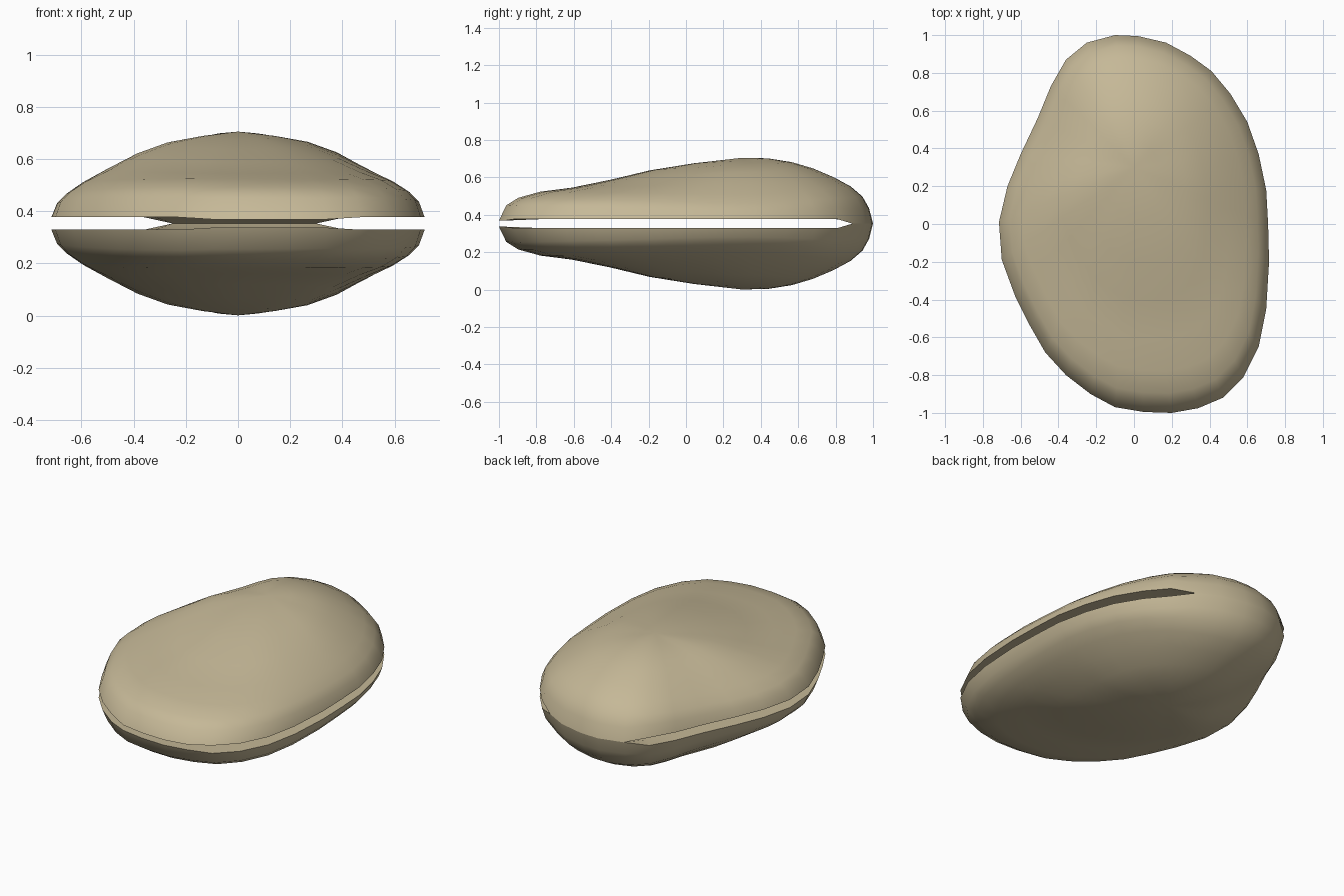
import bpy, bmesh, math

if "Cube" in bpy.data.objects:
    bpy.data.objects.remove(bpy.data.objects["Cube"])

MID = 0.353          # height of the seam plane
GAP = 0.024          # half of the opening between the valves
CENTRE = (0.0, 0.3)  # crown of the dome

# Outline of the shell seen from above
OUTLINE = [(-.1, 1), (-.25, .96), (-.36, .87), (-.44, .73), (-.51, .56), (-.6, .37),
           (-.67, .2), (-.715, .01), (-.7, -.19), (-.63, -.38), (-.55, -.54),
           (-.47, -.68), (-.36, -.8), (-.23, -.9), (-.1, -.97), (.05, -.995),
           (.2, -1), (.34, -.975), (.47, -.92), (.58, -.81), (.66, -.65),
           (.7, -.45), (.715, -.2), (.71, 0), (.7, .18), (.66, .37), (.6, .54),
           (.51, .69), (.41, .81), (.3, .89), (.17, .96), (.02, .995)]

# Dome height from crown to rim, toward the front, back and sides
RINGS = [.2, .38, .54, .7, .83, .92, .97, 1]
FRONT = [.298, .26, .21, .168, .148, .118, .08, 0]
BACK = [.325, .305, .272, .225, .178, .13, .075, 0]
SIDE = [.312, .29, .25, .188, .132, .085, .048, 0]


def rim_height(y):
    """The valves meet at the hinge and stand apart elsewhere."""
    if y > .88:
        return 0.0
    return GAP - (.008 if y < -.96 else 0)


def ring(bm, scale, height):
    cx, cy = CENTRE
    return [bm.verts.new((cx + (x - cx) * scale, cy + (y - cy) * scale, height(i, x, y)))
            for i, (x, y) in enumerate(OUTLINE)]


def bridge(bm, a, b):
    n = len(a)
    for i in range(n):
        j = (i + 1) % n
        bm.faces.new((a[i], b[i], b[j], a[j]))


def fan(bm, loop, z):
    tip = bm.verts.new((*CENTRE, z))
    for i in range(len(loop)):
        bm.faces.new((tip, loop[i], loop[(i + 1) % len(loop)]))


def dome(k):
    def height(i, x, y):
        dx, dy = x - CENTRE[0], y - CENTRE[1]
        w = (dy / math.hypot(dx, dy)) ** 2
        end = BACK[k] if dy > 0 else FRONT[k]
        h = SIDE[k] * (1 - w) + end * w
        base = GAP + (rim_height(y) - GAP) * RINGS[k] ** 12
        return base + h
    return height


bm = bmesh.new()
# Outer dome
loops = [ring(bm, s, dome(k)) for k, s in enumerate(RINGS)]
fan(bm, loops[0], GAP + .328)
for a, b in zip(loops, loops[1:]):
    bridge(bm, a, b)
# Flat inner lip and inner face
lip = ring(bm, .88, lambda i, x, y: GAP)
bridge(bm, loops[-1], lip)
fan(bm, lip, GAP)
bmesh.ops.recalc_face_normals(bm, faces=bm.faces)

mesh = bpy.data.meshes.new("clam_shell")
bm.to_mesh(mesh)
bm.free()
shell = bpy.data.objects.new("clam_shell", mesh)
bpy.context.collection.objects.link(shell)
shell.location.z = MID

mat = bpy.data.materials.new("shell_tan")
mat.diffuse_color = (.56, .48, .31, 1)
mat.use_nodes = True
mat.node_tree.nodes["Principled BSDF"].inputs["Base Color"].default_value = mat.diffuse_color
mesh.materials.append(mat)

# Lower valve, joined at the hinge
mirror = shell.modifiers.new("lower_valve", 'MIRROR')
mirror.use_axis = (False, False, True)
mirror.use_clip = True
mirror.merge_threshold = .002

bpy.context.view_layer.objects.active = shell
shell.select_set(True)
bpy.ops.object.modifier_apply(modifier=mirror.name)
bpy.ops.object.shade_smooth_by_angle(angle=math.radians(50))
